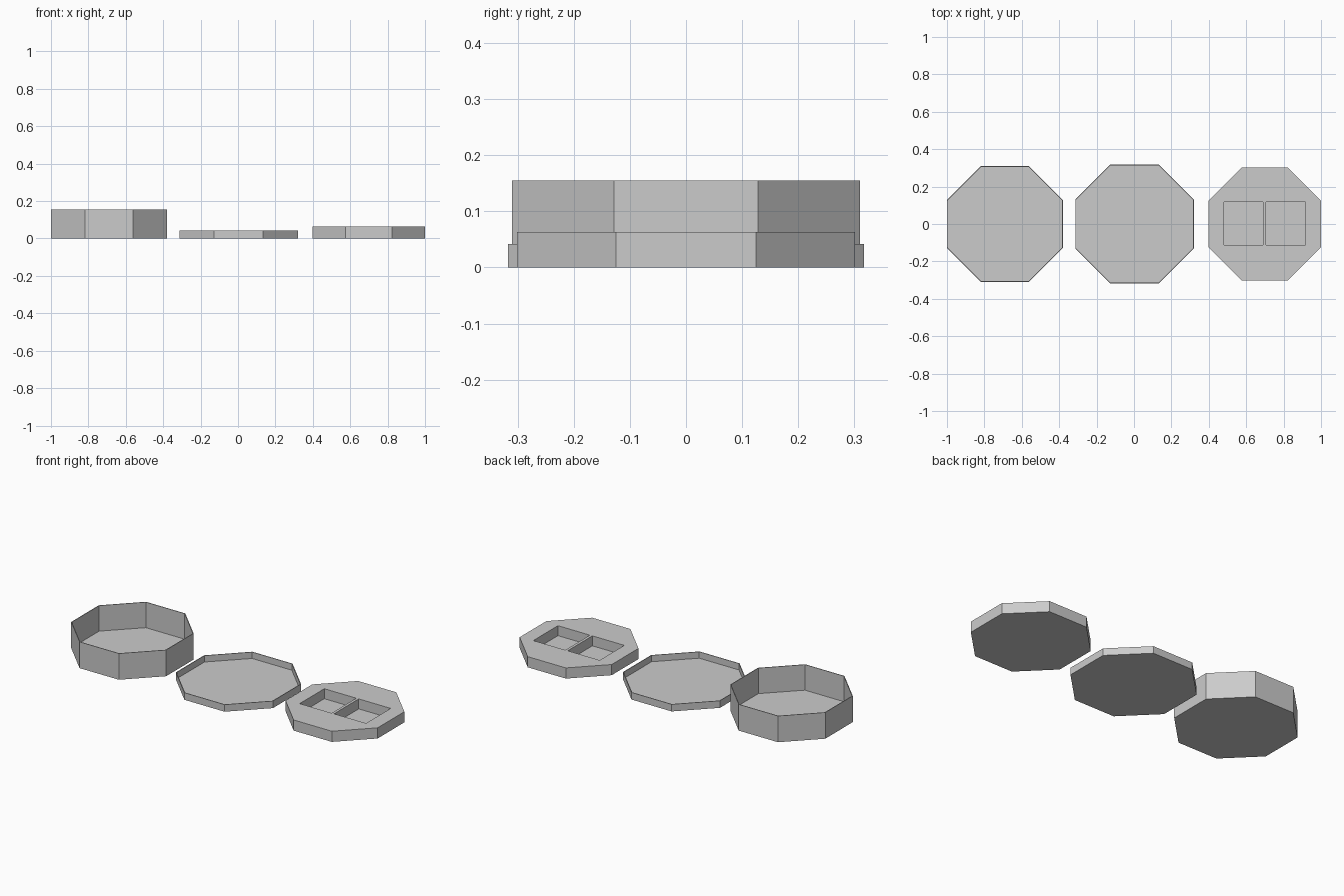
import bpy, bmesh, math

if "Cube" in bpy.data.objects:
    bpy.data.objects.remove(bpy.data.objects["Cube"])

WALL = 0.004   # thin walls and floors
SIDES = 8


def octagon(bm, cx, apothem, z):
    r = apothem / math.cos(math.pi / SIDES)
    angles = [math.pi / SIDES + i * 2 * math.pi / SIDES for i in range(SIDES)]
    return [bm.verts.new((cx + r * math.cos(a), r * math.sin(a), z)) for a in angles]


def octagon_part(name, cx, rings):
    """Skin a stack of octagons (apothem, z) and cap both ends."""
    bm = bmesh.new()
    loops = [octagon(bm, cx, a, z) for a, z in rings]
    for lo, hi in zip(loops, loops[1:]):
        for i in range(SIDES):
            j = (i + 1) % SIDES
            bm.faces.new((lo[i], lo[j], hi[j], hi[i]))
    bm.faces.new(loops[0][::-1])
    bm.faces.new(loops[-1])
    bmesh.ops.recalc_face_normals(bm, faces=bm.faces)
    mesh = bpy.data.meshes.new(name)
    bm.to_mesh(mesh)
    bm.free()
    obj = bpy.data.objects.new(name, mesh)
    bpy.context.collection.objects.link(obj)
    return obj


def tray(name, cx, apothem, height):
    inner = apothem - WALL
    return octagon_part(name, cx, [(apothem, 0), (apothem, height),
                                   (inner, height), (inner, WALL)])


# Deep box and shallow lid
tray("box", -0.69, 0.31, 0.155)
tray("lid", 0.003, 0.317, 0.042)

# Insert with two pockets
CX, HEIGHT = 0.699, 0.063
insert = octagon_part("insert", CX, [(0.301, 0), (0.301, HEIGHT)])
for side, label in ((-1, "left"), (1, "right")):
    depth = 0.1
    bpy.ops.mesh.primitive_cube_add(
        size=1, location=(CX + side * 0.1125, 0.002, WALL + depth / 2))
    cutter = bpy.context.object
    cutter.name = label + "_pocket_cutter"
    cutter.scale = (0.209, 0.23, depth)
    cutter.hide_render = True
    cutter.display_type = 'WIRE'
    cut = insert.modifiers.new(label + "_pocket", 'BOOLEAN')
    cut.operation = 'DIFFERENCE'
    cut.solver = 'EXACT'
    cut.object = cutter
